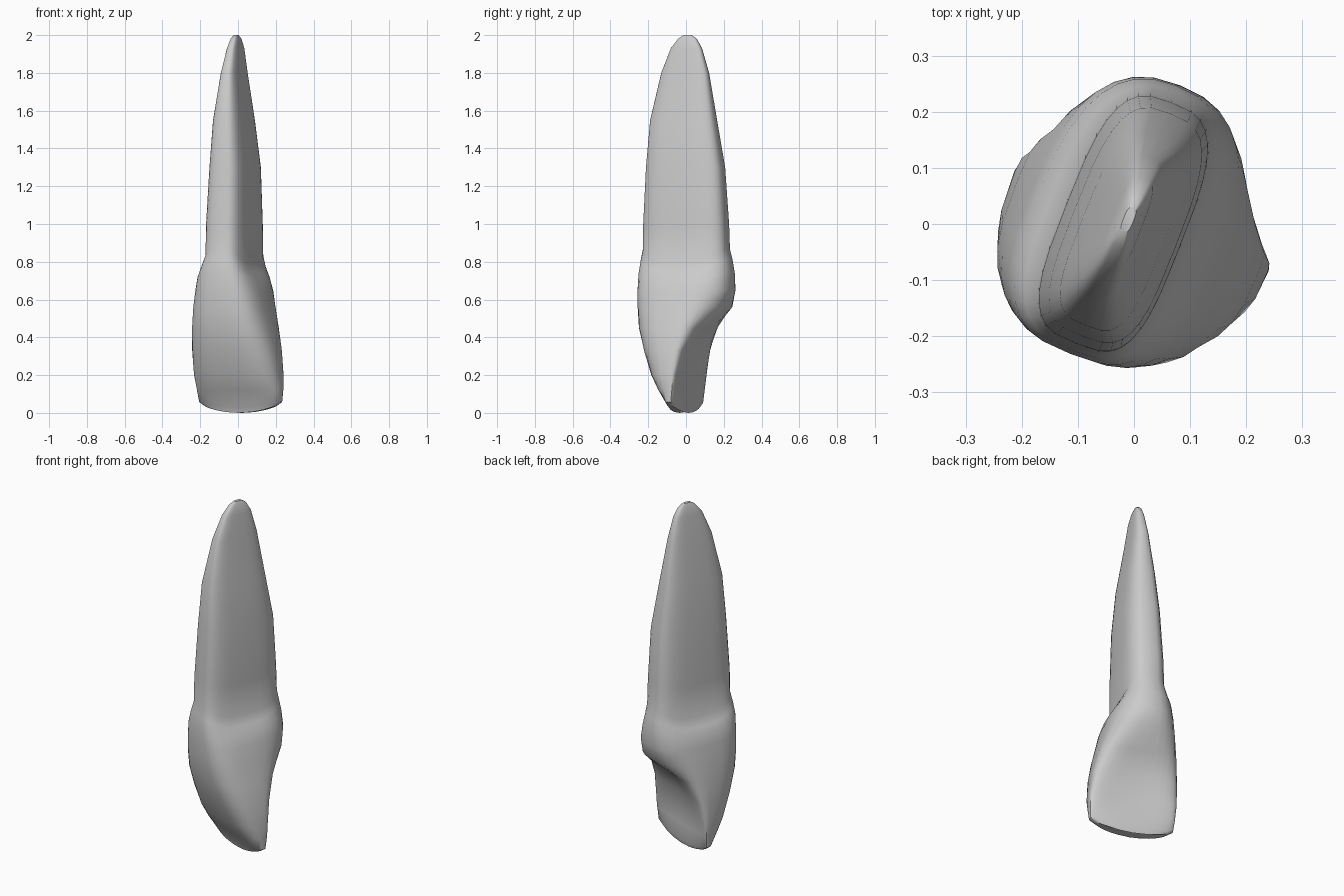
import bpy, bmesh, math

if "Cube" in bpy.data.objects:
    bpy.data.objects.remove(bpy.data.objects["Cube"], do_unlink=True)

SIDES = 32
TURN = math.radians(-21.5)   # the tooth stands twisted about its long axis

# Cross-sections: height, half width, side shift, front, widest depth, back, hollow
CROWN = [
    (0.0, .2, .015, -.03, 0, .02, 0),
    (.03, .234, .016, -.04, 0, .03, 0),
    (.12, .24, .014, -.1, .01, .035, .01),
    (.2, .243, .01, -.145, .01, .05, .02),
    (.33, .235, .003, -.197, .01, .088, .035),
    (.45, .217, -.005, -.235, 0, .15, .03),
]
BULGE = [
    (.56, .195, -.012, -.25, -.01, .238, 0),
    (.65, .177, -.015, -.256, -.01, .26, 0),
    (.74, .158, -.02, -.257, 0, .257, 0),
    (.81, .136, -.02, -.25, 0, .247, 0),
]
ROOT = [
    (.87, .11, -.018, -.238, 0, .23, 0),
    (1.0, .108, -.017, -.236, -.01, .226, 0),
    (1.3, .096, -.012, -.22, -.015, .207, 0),
    (1.55, .075, -.014, -.2, -.03, .163, 0),
    (1.8, .042, -.016, -.142, -.018, .121, 0),
    (1.93, .027, -.012, -.088, -.005, .084, 0),
    (1.98, .018, -.012, -.048, 0, .055, 0),
    (2.0, .009, -.012, -.018, .005, .026, 0),
]


def power(value, exponent):
    """Signed power, squares off an ellipse."""
    return math.copysign(abs(value) ** exponent, value)


def section(row, front_round, back_round):
    """Rounded-box ring with different depth and roundness to front and back."""
    z, half, shift, front, mid, back, hollow = row
    ring = []
    for i in range(SIDES):
        angle = 2 * math.pi * i / SIDES
        c, s = math.cos(angle), math.sin(angle)
        roundness = back_round if s > 0 else front_round
        reach = back - mid if s > 0 else mid - front
        across = power(c, roundness)
        u = shift + half * across
        v = mid + reach * power(s, roundness)
        # scooped inner face of the crown
        if s > 0:
            v -= hollow * (1 - across * across)
        # gum line dips at the sides, biting edge rises at its corners
        h = z - .08 * math.exp(-((z - .86) / .12) ** 2) * c * c
        h += .035 * max(0, 1 - z / .15) * across * across
        ring.append((u * math.cos(TURN) - v * math.sin(TURN),
                     u * math.sin(TURN) + v * math.cos(TURN), h))
    return ring


# Crown, bulge above the gum line and root lofted as one continuous skin
bm = bmesh.new()
rings = []
for rows, front_round, back_round in ((CROWN, .64, .64), (BULGE, .64, .8), (ROOT, .58, .62)):
    for row in rows:
        rings.append([bm.verts.new(p) for p in section(row, front_round, back_round)])
for low, high in zip(rings, rings[1:]):
    for i in range(SIDES):
        j = (i + 1) % SIDES
        bm.faces.new((low[i], low[j], high[j], high[i]))
bm.faces.new(rings[0][::-1])
bm.faces.new(rings[-1])
bmesh.ops.recalc_face_normals(bm, faces=bm.faces)
mesh = bpy.data.meshes.new("tooth")
bm.to_mesh(mesh)
bm.free()
tooth = bpy.data.objects.new("tooth", mesh)
bpy.context.collection.objects.link(tooth)

# Plain grey
grey = bpy.data.materials.new("light grey")
grey.use_nodes = True
colour = (.6, .6, .6, 1)
grey.diffuse_color = colour
grey.node_tree.nodes["Principled BSDF"].inputs["Base Color"].default_value = colour
mesh.materials.append(grey)

# Smooth skin with a crisp biting edge
bpy.ops.object.select_all(action='DESELECT')
tooth.select_set(True)
bpy.context.view_layer.objects.active = tooth
bpy.ops.object.shade_smooth_by_angle(angle=math.radians(40))
